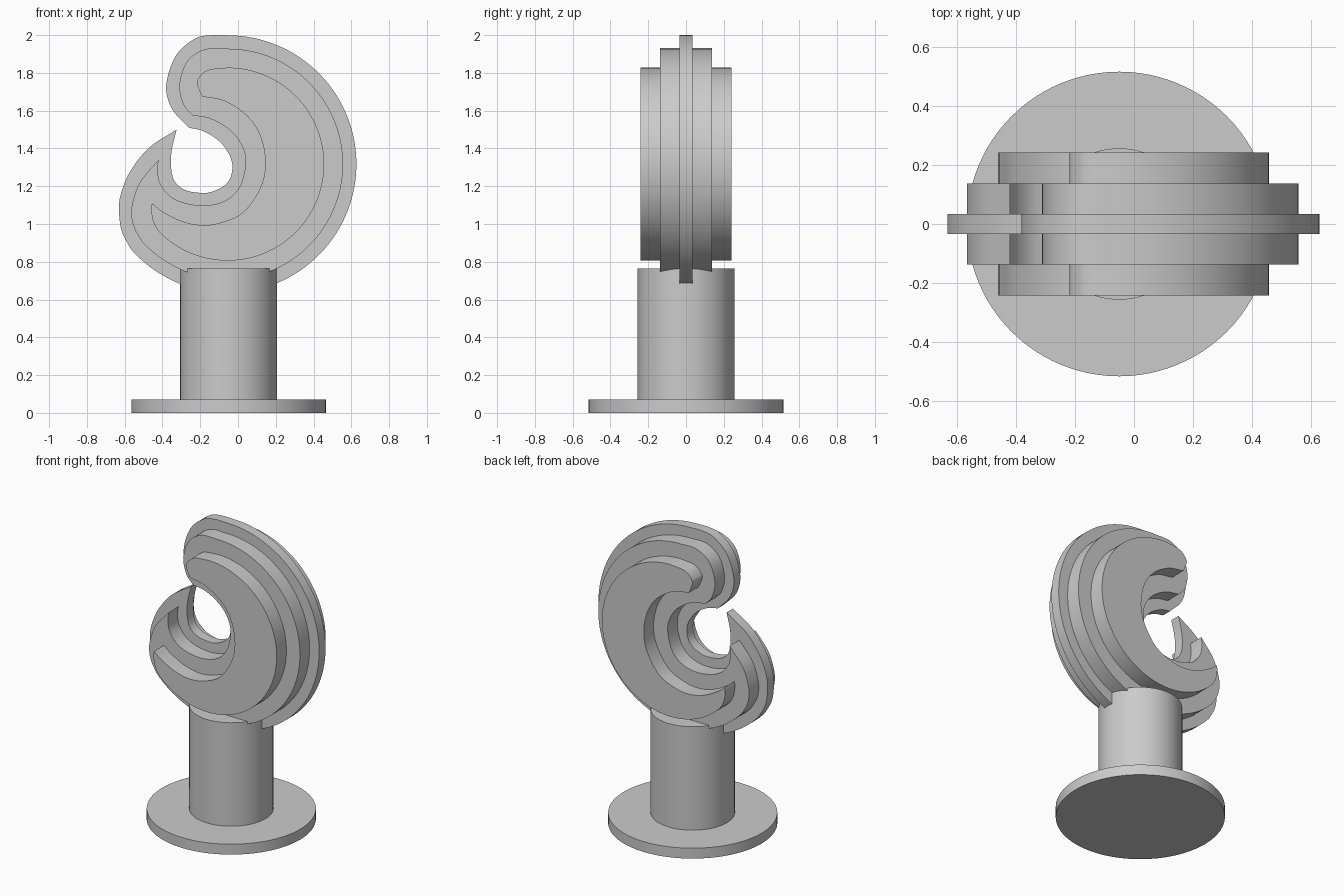
import bpy
import bmesh
import math
from mathutils import Vector

default_cube = bpy.data.objects.get("Cube")
if default_cube:
    bpy.data.objects.remove(default_cube, do_unlink=True)

CENTRE_X = -0.05          # axis of the stand
HOOK_X, HOOK_Z = -0.055, 1.317   # centre of the round back of the hook

grey = bpy.data.materials.new("light grey")
grey.use_nodes = True
grey_colour = (0.6, 0.6, 0.6, 1)
grey.diffuse_color = grey_colour
grey.node_tree.nodes["Principled BSDF"].inputs["Base Color"].default_value = grey_colour


def finish(obj):
    """Give an object its colour and smooth its curved walls."""
    obj.data.materials.append(grey)
    bpy.ops.object.select_all(action="DESELECT")
    obj.select_set(True)
    bpy.context.view_layer.objects.active = obj
    bpy.ops.object.shade_smooth_by_angle(angle=math.radians(25))


def cylinder(name, radius, bottom, top):
    bpy.ops.mesh.primitive_cylinder_add(
        vertices=96, radius=radius, depth=top - bottom,
        location=(CENTRE_X, 0, (bottom + top) / 2))
    obj = bpy.context.object
    obj.name = name
    finish(obj)


def spline(points, steps=5):
    """Smooth curve through the points, leaving out the last one."""
    pts = [Vector(p) for p in points]
    pts = [2 * pts[0] - pts[1]] + pts + [2 * pts[-1] - pts[-2]]
    curve = []
    for a, b, c, d in zip(pts, pts[1:], pts[2:], pts[3:]):
        for i in range(steps):
            t = i / steps
            curve.append(b + (c - a) * t / 2
                         + (2 * a - 5 * b + 4 * c - d) * t ** 2 / 2
                         + (3 * b - a - 3 * c + d) * t ** 3 / 2)
    return curve


def round_back(radius, start, steps=80):
    """Arc from the lower left, under and up the right side, to the top."""
    begin = math.atan2(start[1] - HOOK_Z, start[0] - HOOK_X)
    sweep = math.pi / 2 - begin
    angles = [begin + sweep * i / steps for i in range(steps + 1)]
    return [Vector((HOOK_X + radius * math.cos(a),
                    HOOK_Z + radius * math.sin(a))) for a in angles]


def hook_layer(name, half_depth, radius, lobe, throat, flank):
    """Flat slab: round back, top lobe, inner throat, tip and left flank."""
    back = round_back(radius, flank[-1])
    outline = back[:-1] + spline([back[-1]] + lobe)
    outline += spline([lobe[-1]] + throat)
    outline += spline([throat[-1]] + flank[:-1] + [back[0]])

    bm = bmesh.new()
    face = bm.faces.new([bm.verts.new((p.x, -half_depth, p.y)) for p in outline])
    extruded = bmesh.ops.extrude_face_region(bm, geom=[face])
    moved = [g for g in extruded["geom"] if isinstance(g, bmesh.types.BMVert)]
    bmesh.ops.translate(bm, verts=moved, vec=(0, 2 * half_depth, 0))
    bmesh.ops.recalc_face_normals(bm, faces=bm.faces)
    mesh = bpy.data.meshes.new(name)
    bm.to_mesh(mesh)
    bm.free()
    obj = bpy.data.objects.new(name, mesh)
    bpy.context.collection.objects.link(obj)
    finish(obj)


# Stand
cylinder("base_disc", 0.515, 0, 0.07)
cylinder("post", 0.256, 0.03, 0.765)

# Thin, widest layer in the middle
hook_layer(
    "hook_centre_layer", 0.034, 0.682,
    lobe=[(-.14, 2), (-.23, 1.98), (-.33, 1.89), (-.38, 1.735),
          (-.35, 1.61), (-.26, 1.51)],
    throat=[(-.18, 1.49), (-.09, 1.43), (-.035, 1.34), (-.035, 1.26),
            (-.07, 1.205), (-.14, 1.17), (-.2, 1.165), (-.28, 1.18),
            (-.335, 1.225), (-.355, 1.305), (-.35, 1.395), (-.325, 1.5)],
    flank=[(-.47, 1.405), (-.57, 1.28), (-.62, 1.16), (-.63, 1.07),
           (-.615, .96), (-.57, .86)])

# Middle step
hook_layer(
    "hook_middle_layer", 0.137, 0.611,
    lobe=[(-.175, 1.925), (-.27, 1.86), (-.31, 1.74), (-.29, 1.635),
          (-.24, 1.575)],
    throat=[(-.14, 1.555), (-.035, 1.49), (.025, 1.405), (.04, 1.315),
            (.01, 1.2), (-.055, 1.13), (-.15, 1.1), (-.255, 1.105),
            (-.35, 1.14), (-.41, 1.21), (-.425, 1.28), (-.42, 1.34)],
    flank=[(-.51, 1.235), (-.55, 1.145), (-.565, 1.06), (-.55, .98),
           (-.515, .9)])

# Thickest, smallest step
hook_layer(
    "hook_outer_layer", 0.241, 0.511,
    lobe=[(-.16, 1.815), (-.21, 1.77), (-.215, 1.735), (-.19, 1.675)],
    throat=[(-.07, 1.65), (.05, 1.57), (.12, 1.46), (.145, 1.315),
            (.115, 1.185), (.025, 1.06), (-.1, 1.005), (-.205, .995),
            (-.31, 1.02), (-.405, 1.07), (-.455, 1.11)],
    flank=[(-.46, 1.08), (-.45, 1.015), (-.425, .96)])
